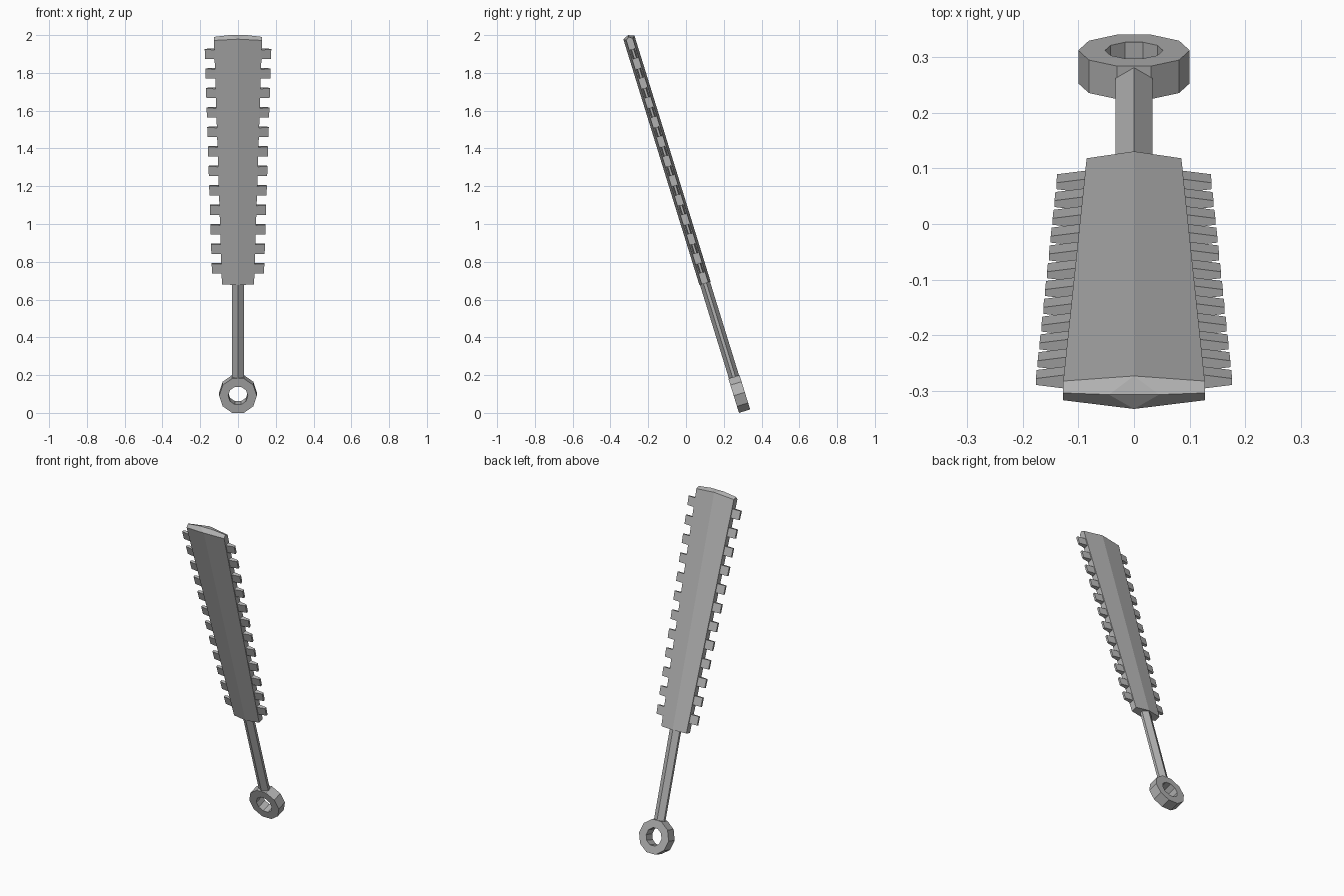
import bpy, bmesh
from math import radians, sin, cos, pi
from mathutils import Matrix

cube = bpy.data.objects.get("Cube")
if cube:
    bpy.data.objects.remove(cube)

steel = bpy.data.materials.new("grey_steel")
steel.use_nodes = True
GREY = (0.45, 0.45, 0.45, 1)
steel.diffuse_color = GREY
steel.node_tree.nodes["Principled BSDF"].inputs["Base Color"].default_value = GREY

# Local frame: z runs along the club, y is its thickness, ring centre at the origin
LEAN = Matrix.Translation((0, 0.282, 0.1)) @ Matrix.Rotation(radians(17.2), 4, 'X')


def finish(name, bm):
    bmesh.ops.recalc_face_normals(bm, faces=bm.faces)
    bm.transform(LEAN)
    mesh = bpy.data.meshes.new(name)
    bm.to_mesh(mesh)
    bm.free()
    mesh.materials.append(steel)
    obj = bpy.data.objects.new(name, mesh)
    bpy.context.collection.objects.link(obj)


def hexagon(bm, half_x, edge_y, ridge_y, z):
    pts = [(half_x, -edge_y), (half_x, edge_y), (0, ridge_y),
           (-half_x, edge_y), (-half_x, -edge_y), (0, -ridge_y)]
    return [bm.verts.new((x, y, z)) for x, y in pts]


def bridge(bm, a, b):
    for i in range(len(a)):
        j = (i + 1) % len(a)
        bm.faces.new((a[i], a[j], b[j], b[i]))


# Pommel ring
bm = bmesh.new()
SIDES = 10
loops = []
for radius, y in ((0.1, -0.031), (0.1, 0.031), (0.052, 0.031), (0.052, -0.031)):
    loops.append([bm.verts.new((radius * cos(2 * pi * i / SIDES), y,
                                radius * sin(2 * pi * i / SIDES))) for i in range(SIDES)])
for k in range(4):
    bridge(bm, loops[k], loops[(k + 1) % 4])
finish("pommel_ring", bm)

# Handle
bm = bmesh.new()
low = hexagon(bm, 0.033, 0.008, 0.028, 0.075)
high = hexagon(bm, 0.033, 0.008, 0.028, 0.63)
bridge(bm, low, high)
bm.faces.new(low)
bm.faces.new(high)
finish("handle", bm)

# Blade, with a ridged, slightly arched end
bm = bmesh.new()
low = hexagon(bm, 0.085, 0.018, 0.031, 0.613)
high = hexagon(bm, 0.127, 0.018, 0.031, 1.965)
high[2].co.z = high[5].co.z = 1.976
bridge(bm, low, high)
bm.faces.new(low)
right, r_in, l_in, left = [bm.verts.new((x, 0, z)) for x, z in
                           ((0.127, 1.979), (0.045, 1.989), (-0.045, 1.989), (-0.127, 1.979))]
for edge_r, ridge, edge_l in ((high[0], high[5], high[4]), (high[1], high[2], high[3])):
    bm.faces.new((edge_r, right, r_in, ridge))
    bm.faces.new((ridge, r_in, l_in))
    bm.faces.new((ridge, l_in, left, edge_l))
bm.faces.new((high[0], high[1], right))
bm.faces.new((high[3], high[4], left))
finish("blade", bm)

# Tapered teeth along both edges
bm = bmesh.new()
for i in range(12):
    z = 0.697 + 0.108 * i
    edge = 0.085 + 0.031 * (z - 0.613)
    for side in (1, -1):
        rings = []
        for x, half_y in ((edge - 0.01, 0.014), (edge + 0.051, 0.006)):
            rings.append([bm.verts.new((side * (x + 0.031 * dz), y, z + dz)) for y, dz in
                          ((-half_y, -0.026), (half_y, -0.026), (half_y, 0.026), (-half_y, 0.026))])
        bridge(bm, *rings)
        bm.faces.new(rings[0])
        bm.faces.new(rings[1])
finish("teeth", bm)
